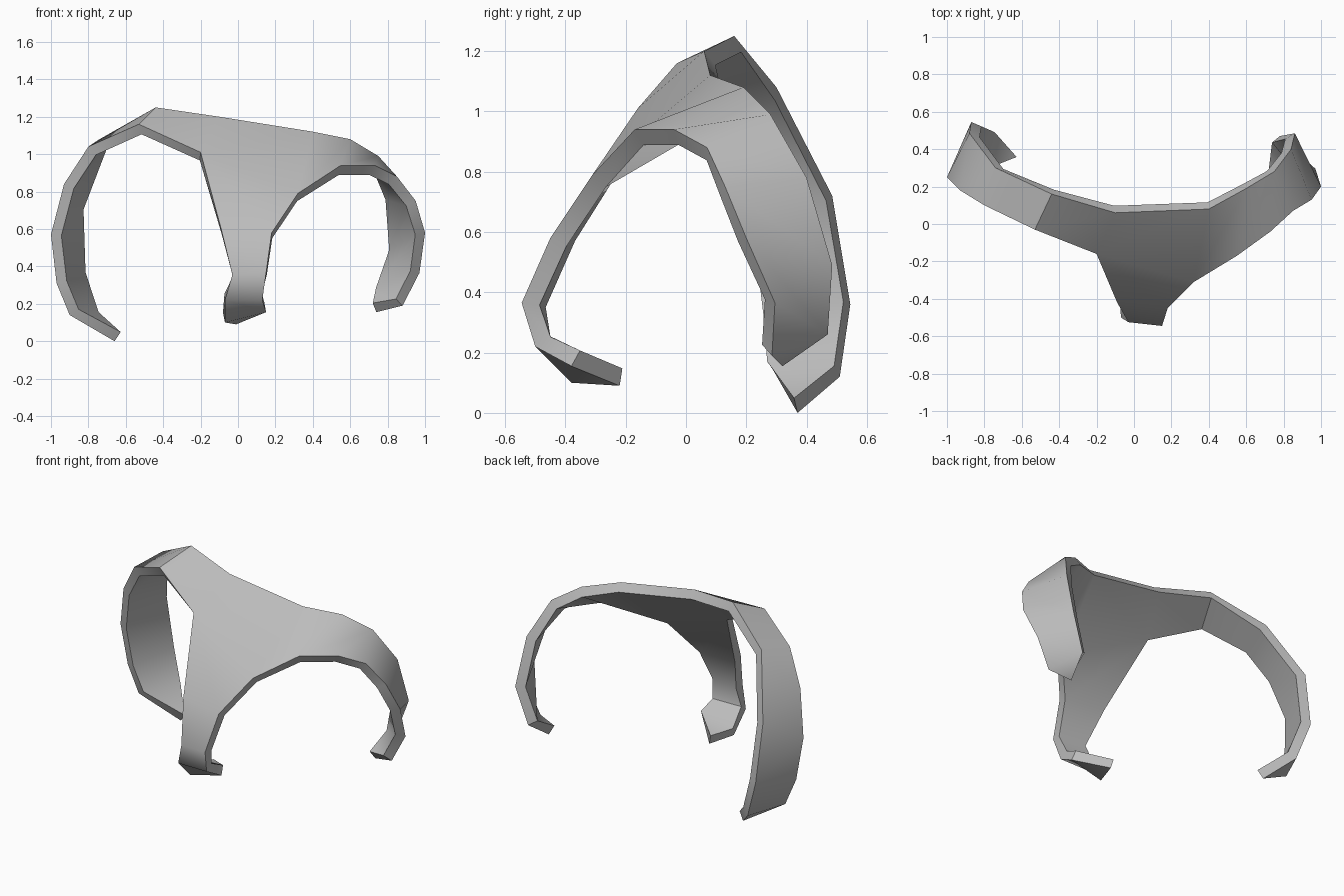
import bpy
import bmesh
import math

if "Cube" in bpy.data.objects:
    bpy.data.objects.remove(bpy.data.objects["Cube"])

# Shared corners of the central plate
notch_l = (-0.20, -0.16, 1.01)
notch_r = (0.32, -0.31, 0.79)
top_l = (-0.10, 0.06, 1.20)
top_r = (0.40, 0.08, 1.12)

bm = bmesh.new()
verts = {}


def vert(p):
    if p not in verts:
        verts[p] = bm.verts.new(p)
    return verts[p]


def face(points):
    unique = list(dict.fromkeys(points))
    if len(unique) > 2:
        bm.faces.new([vert(p) for p in unique])


def strip(a, b):
    """Bridge two edge rails; repeated points make triangles."""
    for i in range(len(a) - 1):
        face([a[i], a[i + 1], b[i + 1], b[i]])


# Central plate
face([notch_l, notch_r, top_r, top_l])

# Left prong: front and back rails running down to a point
tip_l = (-0.66, 0.37, 0.0)
left_front = [notch_l, (-0.53, -0.03, 1.16), (-0.80, 0.10, 1.04),
              (-0.93, 0.18, 0.84), (-1.0, 0.25, 0.57),
              (-0.97, 0.28, 0.31), (-0.90, 0.29, 0.14), tip_l]
left_back = [top_l, (-0.44, 0.16, 1.25), (-0.74, 0.30, 1.08),
             (-0.88, 0.485, 0.72), (-0.87, 0.545, 0.36),
             (-0.87, 0.545, 0.36), (-0.79, 0.51, 0.12), tip_l]
strip(left_back, left_front)

# Right prong: shorter, with a blunt slanted end
end_r = (0.78, 0.47, 0.26)
right_front = [notch_r, (0.55, -0.17, 0.94), (0.73, -0.04, 0.94),
               (0.85, 0.07, 0.88), (0.95, 0.13, 0.75), (1.0, 0.20, 0.58),
               (0.97, 0.295, 0.365), (0.88, 0.285, 0.19), (0.74, 0.32, 0.155)]
right_back = [top_r, (0.60, 0.19, 1.08), (0.75, 0.28, 0.99),
              (0.75, 0.28, 0.99), (0.84, 0.40, 0.78), (0.86, 0.485, 0.49),
              end_r, end_r, end_r]
strip(right_front, right_back)

# Front prong: tapers down and curls under to a point
tip_f = (-0.01, -0.22, 0.09)
front_left = [notch_l, (-0.09, -0.42, 0.60), (-0.03, -0.525, 0.355),
              (-0.07, -0.50, 0.22), (-0.07, -0.38, 0.10), tip_f]
front_right = [notch_r, (0.18, -0.45, 0.58), (0.15, -0.545, 0.365),
               (0.13, -0.50, 0.22), (0.15, -0.38, 0.155), tip_f]
strip(front_left, front_right)

mesh = bpy.data.meshes.new("three_prong_claw")
bm.to_mesh(mesh)
bm.free()
claw = bpy.data.objects.new("three_prong_claw", mesh)
bpy.context.collection.objects.link(claw)

grey = bpy.data.materials.new("plain_grey")
grey.diffuse_color = (0.50, 0.50, 0.50, 1.0)
grey.use_nodes = True
grey.node_tree.nodes["Principled BSDF"].inputs["Base Color"].default_value = grey.diffuse_color
mesh.materials.append(grey)

# Wall thickness, grown inward
bpy.context.view_layer.objects.active = claw
claw.select_set(True)
solid = claw.modifiers.new("wall", 'SOLIDIFY')
solid.thickness = 0.06
solid.offset = -1.0
bpy.ops.object.modifier_apply(modifier=solid.name)
bpy.ops.object.shade_smooth_by_angle(angle=math.radians(40))
